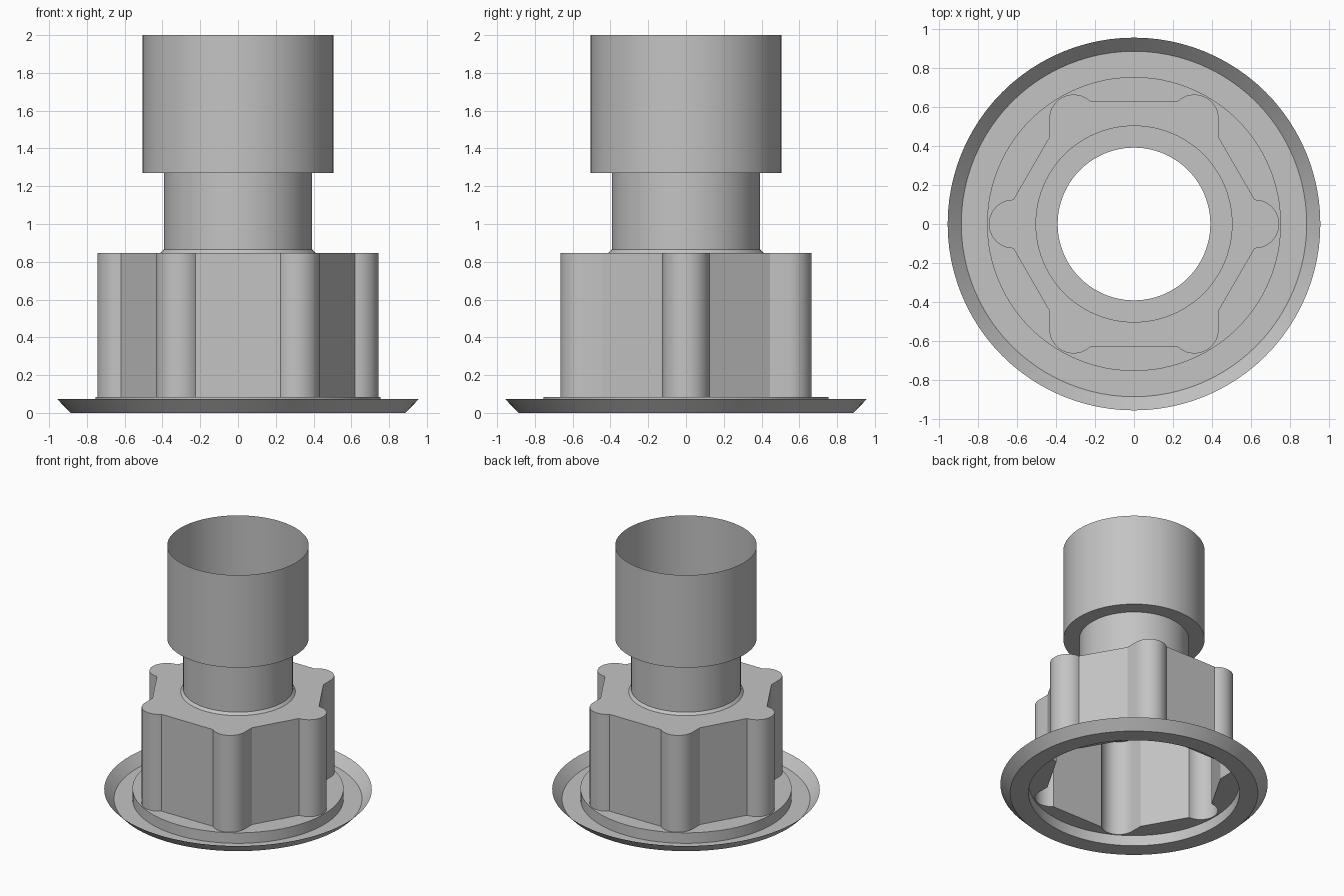
import bpy, bmesh
from math import sin, cos, pi, radians

cube = bpy.data.objects.get("Cube")
if cube:
    bpy.data.objects.remove(cube, do_unlink=True)

SEGMENTS = 96
BODY_BASE, BODY_TOP = 0.083, 0.847
NECK_FOOT, STEP_RADIUS = 0.41, 0.755

grey = bpy.data.materials.new("plain grey")
grey.use_nodes = True
grey.diffuse_color = (0.55, 0.55, 0.55, 1)
grey.node_tree.nodes["Principled BSDF"].inputs["Base Color"].default_value = (0.55, 0.55, 0.55, 1)


def finish(name, bm):
    mesh = bpy.data.meshes.new(name)
    bm.to_mesh(mesh)
    bm.free()
    mesh.materials.append(grey)
    obj = bpy.data.objects.new(name, mesh)
    bpy.context.collection.objects.link(obj)
    bpy.ops.object.select_all(action='DESELECT')
    obj.select_set(True)
    bpy.context.view_layer.objects.active = obj
    bpy.ops.object.shade_smooth_by_angle(angle=radians(25))


def circle(radius):
    return [(radius * cos(2 * pi * i / SEGMENTS), radius * sin(2 * pi * i / SEGMENTS))
            for i in range(SEGMENTS)]


def loop(bm, points, z):
    return [bm.verts.new((x, y, z)) for x, y in points]


def skin(bm, low, high):
    for i in range(len(low)):
        j = (i + 1) % len(low)
        bm.faces.new((low[i], low[j], high[j], high[i]))


def revolve(name, profile):
    bm = bmesh.new()
    rings = [loop(bm, circle(r), z) for r, z in profile]
    for low, high in zip(rings, rings[1:]):
        skin(bm, low, high)
    finish(name, bm)


def flat_ring(name, outer, inner, z):
    bm = bmesh.new()
    edges = []
    for points in (outer, inner):
        verts = loop(bm, points, z)
        edges += [bm.edges.new((verts[i - 1], verts[i])) for i in range(len(verts))]
    bmesh.ops.triangle_fill(bm, edges=edges, use_beauty=True, normal=(0, 0, 1))
    for face in bm.faces:
        face.normal_update()
        if face.normal.z < 0:
            face.normal_flip()
    finish(name, bm)


def arc(cx, cy, radius, start, end, steps):
    angles = [radians(start + (end - start) * i / steps) for i in range(steps + 1)]
    return [(cx + radius * cos(a), cy + radius * sin(a)) for a in angles]


# Six-lobed outline: one quarter, mirrored across both axes
quarter = arc(0.62, 0, 0.125, 0, 90, 12) + [(0.435, 0.445)] + arc(0.31, 0.54, 0.125, 0, 133, 16)
half = quarter + [(-x, y) for x, y in reversed(quarter)]
outline = half + [(x, -y) for x, y in reversed(half[1:-1])]

# Thin dished flange with raised step
revolve("flange_dish", [(0.957, 0.073), (0.887, 0), (STEP_RADIUS, 0), (STEP_RADIUS, BODY_BASE)])
flat_ring("flange_step_plate", circle(STEP_RADIUS), outline, BODY_BASE)

# Hollow lobed grip body
body = bmesh.new()
skin(body, loop(body, outline, BODY_BASE), loop(body, outline, BODY_TOP))
finish("grip_wall", body)
flat_ring("grip_top_plate", outline, circle(NECK_FOOT), BODY_TOP)

# Neck with chamfered foot, shoulder and wide open tube
revolve("neck_and_tube", [(NECK_FOOT, BODY_TOP), (0.392, 0.866), (0.392, 1.27),
                          (0.506, 1.27), (0.506, 2)])
